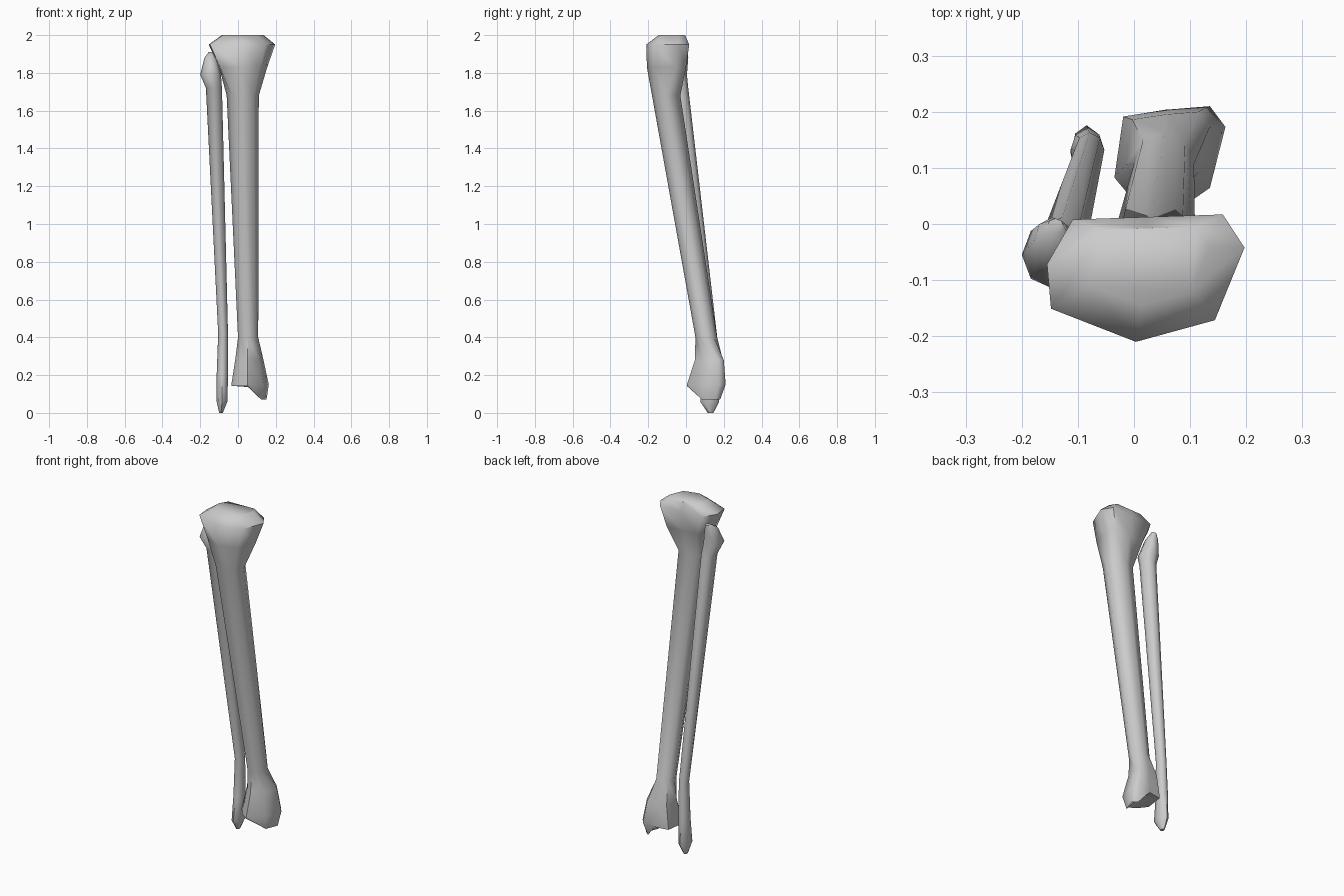
import bpy
import bmesh
import math

cube = bpy.data.objects.get("Cube")
if cube:
    bpy.data.objects.remove(cube, do_unlink=True)

# One plain bone colour
bone = bpy.data.materials.new("bone grey")
bone.use_nodes = True
colour = (0.6, 0.6, 0.6, 1)
bone.diffuse_color = colour
bone.node_tree.nodes["Principled BSDF"].inputs["Base Color"].default_value = colour

# Unit outlines, eight points each, starting at the front and going round to the left
SIDES = 8
KNEE = [(.45, 0), (.85, .17), (1, .74), (.89, 1), (.5, .98), (.13, .96), (0, .61), (.02, .26)]
ANKLE = [(.43, 0), (.86, .29), (1, .82), (.86, 1), (.48, .97), (.08, .91), (0, .38), (.18, .17)]
OVAL = [(.5 + .5 * math.sin(i * math.tau / SIDES), .5 - .5 * math.cos(i * math.tau / SIDES))
        for i in range(SIDES)]


def ring(outline, left, right, front, back, z):
    """Fit a unit outline into a box at one height."""
    return [(left + u * (right - left), front + v * (back - front), z) for u, v in outline]


def loft(name, rings):
    """Skin a stack of rings, close both ends and shade smooth."""
    bm = bmesh.new()
    loops = [[bm.verts.new(p) for p in r] for r in rings]
    for upper, lower in zip(loops, loops[1:]):
        for i in range(SIDES):
            j = (i + 1) % SIDES
            bm.faces.new((upper[i], upper[j], lower[j], lower[i]))
    bm.faces.new(loops[0])
    bm.faces.new(loops[-1])
    bmesh.ops.recalc_face_normals(bm, faces=bm.faces)
    mesh = bpy.data.meshes.new(name)
    bm.to_mesh(mesh)
    bm.free()
    mesh.materials.append(bone)
    obj = bpy.data.objects.new(name, mesh)
    bpy.context.collection.objects.link(obj)
    bpy.ops.object.select_all(action="DESELECT")
    obj.select_set(True)
    bpy.context.view_layer.objects.active = obj
    bpy.ops.object.shade_smooth_by_angle(angle=math.radians(60))
    return obj


# Shin bone: broad knee head, leaning shaft, flared ankle
shin = [
    ring(KNEE, -.085, .135, -.145, -.005, 2),
    ring(KNEE, -.155, .197, -.21, .017, 1.95),
    ring(KNEE, -.1, .155, -.207, .0, 1.83),
    ring(OVAL, -.06, .11, -.18, -.03, 1.68),
    ring(OVAL, 0, .107, .05, .165, .4),
    ring(ANKLE, -.015, .135, .047, .2, .28),
    ring(ANKLE, -.035, .163, .005, .21, .15),
]

# Inner ankle knob hangs below the left side, with a step back up to the joint
KNOB = (1, 2, 3)
knob_ring, joint_ring = [], []
for i, (x, y, z) in enumerate(shin[-1]):
    if i in KNOB:
        tip_y = .125 + (y - .125) * .65
        knob_ring.append((x - .012, tip_y, .07))
        joint_ring.append((.08, tip_y, .135))
    else:
        knob_ring.append((x, y, z - .004))
        joint_ring.append((x * .95, y, z - .008))
loft("shin_bone", shin + [knob_ring, joint_ring])

# Calf bone: thin, with a pointed head and a pointed foot end
calf = [(-.155, -.125, -.02, .01, 1.91),
        (-.178, -.113, -.07, .012, 1.88),
        (-.2, -.09, -.115, .005, 1.79),
        (-.17, -.085, -.085, .012, 1.72),
        (-.105, -.053, .1, .163, .42),
        (-.113, -.053, .095, .17, .2),
        (-.113, -.056, .075, .176, .06),
        (-.1, -.08, .115, .145, 0)]
loft("calf_bone", [ring(OVAL, *box) for box in calf])
